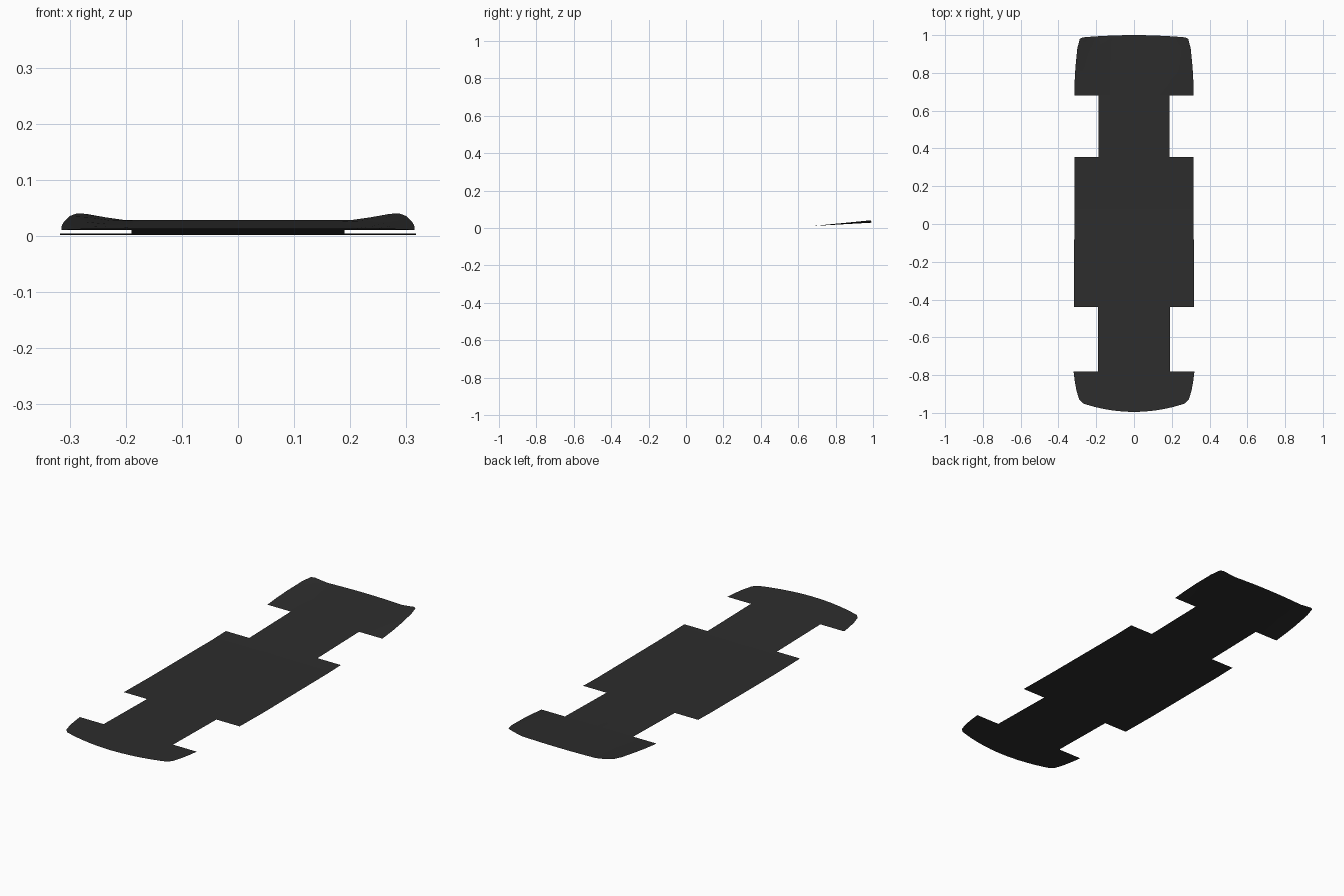
import bpy, bmesh

if "Cube" in bpy.data.objects:
    bpy.data.objects.remove(bpy.data.objects["Cube"])

mat = bpy.data.materials.new("charcoal")
mat.diffuse_color = (0.026, 0.026, 0.026, 1)
mat.use_nodes = True
mat.node_tree.nodes["Principled BSDF"].inputs["Base Color"].default_value = mat.diffuse_color

HEIGHTS = [(-1, .015), (-.78, .0115), (-.44, .006), (-.25, .003), (.25, .003),
           (.355, .0055), (.68, .012), (1, .03)]


def height(x, y):
    """Gentle rocker curve, with the rear corners kicked up."""
    z = HEIGHTS[-1][1]
    for (a, za), (b, zb) in zip(HEIGHTS, HEIGHTS[1:]):
        if y <= b:
            z = za + (zb - za) * max(0, y - a) / (b - a)
            break
    kick = min(1, max(0, (abs(x) - .21) / .07))
    return z + .0135 * kick * max(0, (y - .68) / .32)


# Half of the cross columns, mirrored
HALF = [.2, .4, .6, .75, .88, 1]
COLS = [-u for u in reversed(HALF)] + [0] + HALF

# Sections front to back: rows of (y, half width, bulge at the centre)
SECTIONS = [
    [(-.95, .270, -.045), (-.93, .290, -.04), (-.88, .305, -.03), (-.83, .314, -.01), (-.78, .32, 0)],
    [(-.78, .19, 0), (-.61, .19, 0), (-.44, .19, 0)],
    [(-.44, .317, 0), (-.25, .317, 0), (0, .316, 0), (.25, .315, 0), (.355, .315, 0)],
    [(.355, .187, 0), (.52, .187, 0), (.68, .187, 0)],
    [(.68, .315, 0), (.76, .314, 0), (.83, .310, .002), (.93, .300, .006), (.98, .287, .009), (.988, .270, .012)],
]

# Thin underbody sheet
bm = bmesh.new()
for rows in SECTIONS:
    grid = []
    for y, w, bulge in rows:
        line = []
        for u in COLS:
            px, py = u * w, y + bulge * (1 - u * u)
            line.append(bm.verts.new((px, py, height(px, py))))
        grid.append(line)
    for r0, r1 in zip(grid, grid[1:]):
        for i in range(len(COLS) - 1):
            bm.faces.new((r0[i], r0[i + 1], r1[i + 1], r1[i]))
bmesh.ops.remove_doubles(bm, verts=bm.verts, dist=.0005)
# Settle on the ground
low = min(v.co.z for v in bm.verts)
for v in bm.verts:
    v.co.z -= low - .002
mesh = bpy.data.meshes.new("underbody_panel")
bm.to_mesh(mesh)
bm.free()
mesh.materials.append(mat)
panel = bpy.data.objects.new("underbody_panel", mesh)
bpy.context.collection.objects.link(panel)
bpy.context.view_layer.objects.active = panel
panel.select_set(True)
bpy.ops.object.shade_smooth_by_angle()
